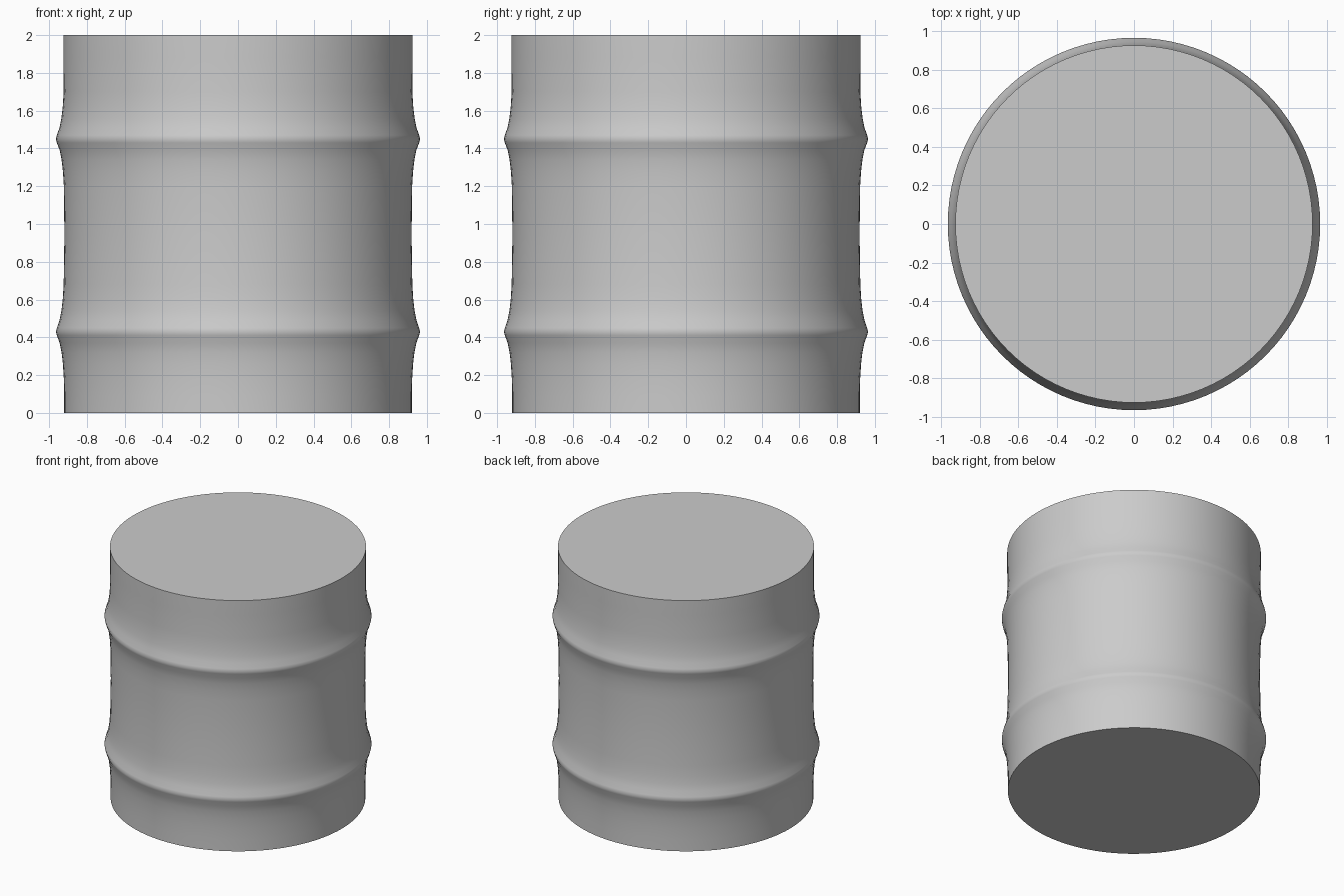
import bpy, bmesh, math

if "Cube" in bpy.data.objects:
    bpy.data.objects.remove(bpy.data.objects["Cube"])

SIDES = 96

# Half profile of one hoop ridge: (height offset from the peak, radius)
RIDGE = [(-0.25, 0.922), (-0.17, 0.927), (-0.11, 0.934), (-0.06, 0.944),
         (-0.02, 0.959), (0.0, 0.964), (0.02, 0.959), (0.06, 0.945),
         (0.11, 0.935), (0.17, 0.928), (0.25, 0.923)]

# Full side profile, bottom to top
profile = [(0.0, 0.92), (0.09, 0.92)]
profile += [(0.43 + dz, r) for dz, r in RIDGE]
profile += [(0.94, 0.919)]
profile += [(1.45 + dz, r) for dz, r in RIDGE]
profile += [(1.88, 0.925), (2.0, 0.925)]

# Revolve the profile and close both ends with flat lids
bm = bmesh.new()
rings = []
for z, r in profile:
    rings.append([bm.verts.new((r * math.cos(a), r * math.sin(a), z))
                  for a in (2 * math.pi * i / SIDES for i in range(SIDES))])
for low, high in zip(rings, rings[1:]):
    for i in range(SIDES):
        j = (i + 1) % SIDES
        bm.faces.new((low[i], low[j], high[j], high[i]))
bm.faces.new(list(reversed(rings[0])))
bm.faces.new(rings[-1])

mesh = bpy.data.meshes.new("barrel_body")
bm.to_mesh(mesh)
bm.free()
barrel = bpy.data.objects.new("barrel_body", mesh)
bpy.context.collection.objects.link(barrel)

# Smooth side, crisp lid edges
bpy.context.view_layer.objects.active = barrel
barrel.select_set(True)
bpy.ops.object.shade_smooth_by_angle(angle=math.radians(60))
